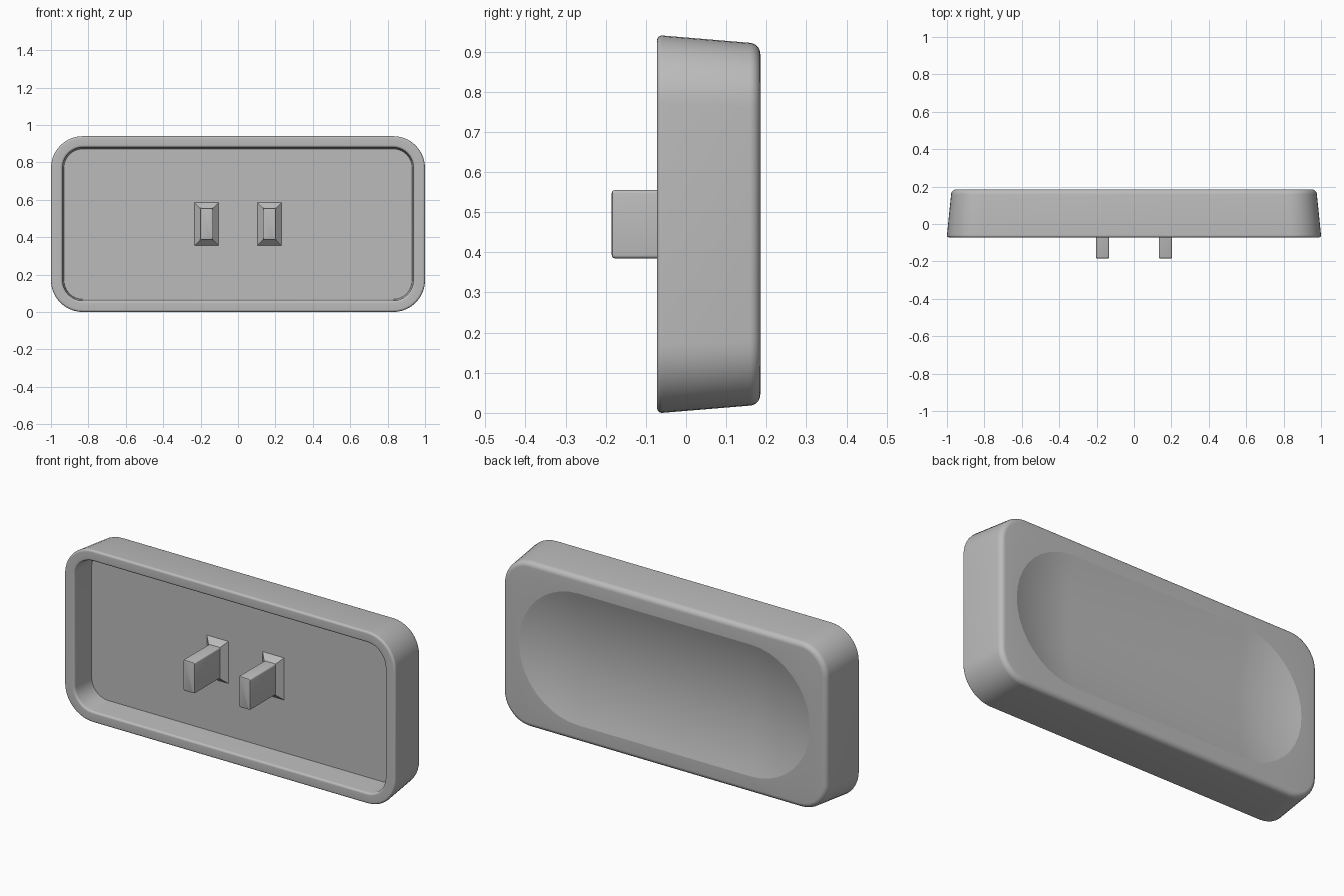
import bpy, bmesh
from math import sin, cos, pi, radians

cube = bpy.data.objects.get("Cube")
if cube:
    bpy.data.objects.remove(cube, do_unlink=True)

grey = bpy.data.materials.new("plain_grey")
grey.use_nodes = True
colour = (0.5, 0.5, 0.5, 1)
grey.diffuse_color = colour
grey.node_tree.nodes["Principled BSDF"].inputs["Base Color"].default_value = colour

MID_Z = 0.47


def rounded_ring(half_w, half_h, r, y, cx=0, steps=10):
    """Rounded rectangle in the xz plane at depth y."""
    pts = []
    for q, (sx, sz) in enumerate(((1, 1), (-1, 1), (-1, -1), (1, -1))):
        for i in range(steps + 1):
            a = (q + i / steps) * pi / 2
            pts.append((cx + sx * (half_w - r) + r * cos(a), y,
                        MID_Z + sz * (half_h - r) + r * sin(a)))
    return pts


def loft(name, rings, angle, cap_end):
    bm = bmesh.new()
    loops = [[bm.verts.new(p) for p in ring] for ring in rings]
    n = len(loops[0])
    for a, b in zip(loops, loops[1:]):
        for i in range(n):
            j = (i + 1) % n
            bm.faces.new((a[i], a[j], b[j], b[i]))
    bm.faces.new(loops[0])
    if cap_end:
        bm.faces.new(loops[-1])
    bmesh.ops.remove_doubles(bm, verts=bm.verts, dist=0.00005)
    bmesh.ops.recalc_face_normals(bm, faces=bm.faces)
    mesh = bpy.data.meshes.new(name)
    bm.to_mesh(mesh)
    bm.free()
    mesh.materials.append(grey)
    obj = bpy.data.objects.new(name, mesh)
    bpy.context.collection.objects.link(obj)
    bpy.ops.object.select_all(action='DESELECT')
    obj.select_set(True)
    bpy.context.view_layer.objects.active = obj
    bpy.ops.object.shade_smooth_by_angle(angle=radians(angle))


FRONT, BACK, FLOOR = -0.072, 0.185, 0.065
SEG = 8
quarter = [i / SEG * pi / 2 for i in range(SEG + 1)]

# Hollow front: cavity floor, wall and softened rim
rings = [rounded_ring(0.93, 0.402, 0.10, FLOOR)]
f = 0.012
for a in quarter:
    d = f * (1 - cos(a))
    rings.append(rounded_ring(0.938 + d, 0.41 + d, 0.11 + d, FRONT + f * (1 - sin(a))))
for a in quarter:
    d = f * (1 - sin(a))
    rings.append(rounded_ring(1.0 - d, MID_Z - d, 0.17 - d, FRONT + f * (1 - cos(a))))

# Tapered sides and rounded back edge
f = 0.028
for a in quarter:
    d = f * (1 - cos(a))
    rings.append(rounded_ring(0.978 - d, 0.452 - d, 0.16 - d, BACK - f * (1 - sin(a))))

# Shallow pill-shaped dish sunk into the back
R, SPINE, DEPTH, STEPS = 0.36, 0.52, 0.055, 14
for i in range(STEPS + 1):
    t = 1 - i / STEPS
    rings.append(rounded_ring(SPINE + R * t, R * t, R * t, BACK - DEPTH * (1 - t * t)))
loft("cap_body", rings, 12, False)

# Two mounting prongs with flared feet
for side, x in (("right", -0.168), ("left", 0.168)):
    tip = [rounded_ring(0.035 - d, 0.085 - d, 0.008, y, x, 4)
           for d, y in ((0.008, -0.185), (0.002, -0.183), (0, -0.177), (0, FLOOR))]
    loft(side + "_prong", tip, 40, True)
    foot = [rounded_ring(0.035 + d, 0.085 + d, 0, y, x, 1)
            for d, y in ((0, FLOOR - 0.03), (0.03, FLOOR), (0.03, FLOOR + 0.01))]
    loft(side + "_prong_foot", foot, 20, True)
